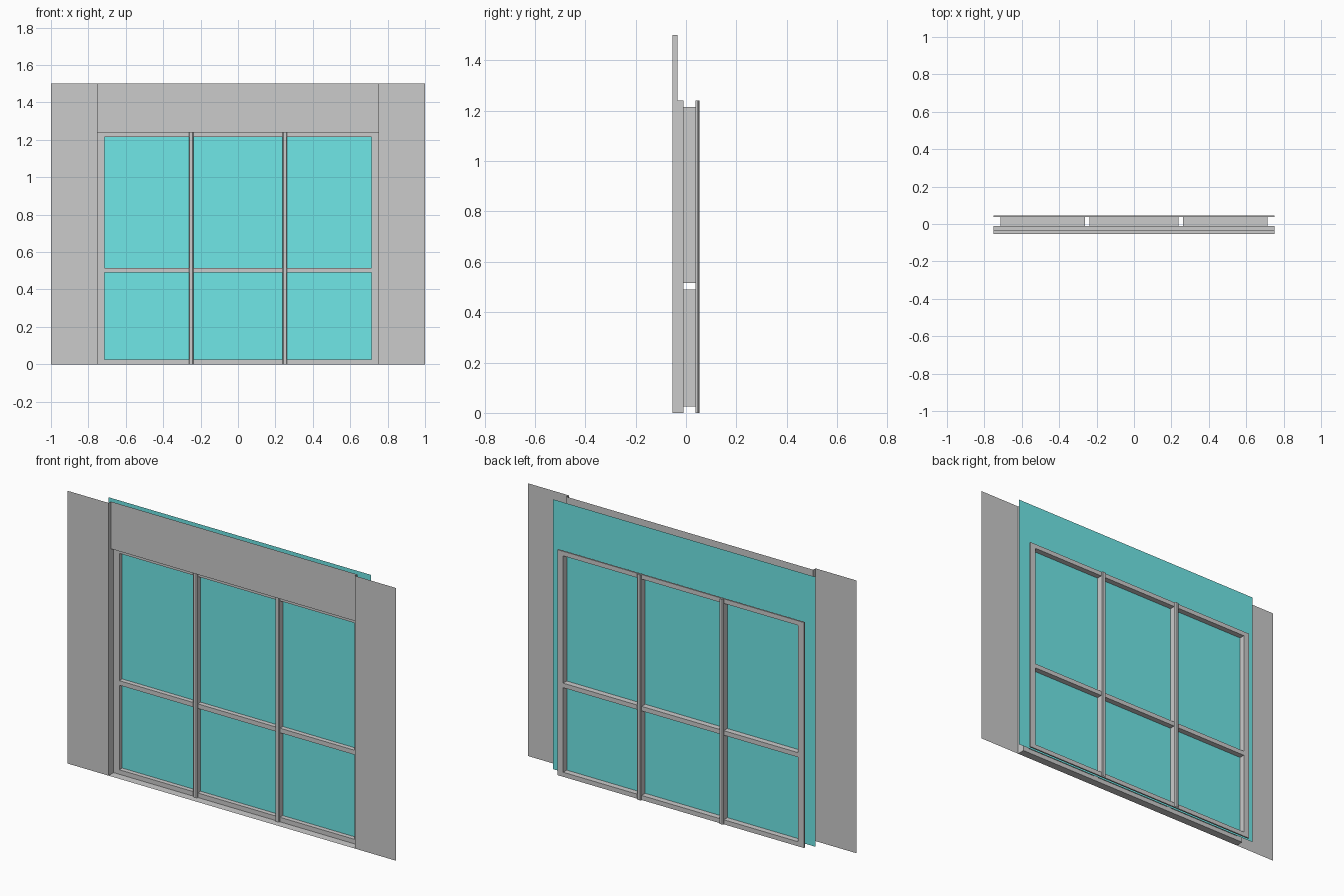
import bpy

if "Cube" in bpy.data.objects:
    bpy.data.objects.remove(bpy.data.objects["Cube"])

# pane openings, arranged 3 wide by 2 high
XS = [-0.75, -0.715, -0.2625, -0.2375, 0.2375, 0.2625, 0.715, 0.75]
ZS = [0.0, 0.025, 0.49, 0.515, 1.215, 1.24]
FRONT, BACK, FLANGE = -0.01, 0.046, 0.038
WALL, HEAD = -0.054, -0.034


def make(name, quads, mat=None):
    verts, faces = [], []
    for q in quads:
        faces.append(range(len(verts), len(verts) + len(q)))
        verts += q
    me = bpy.data.meshes.new(name)
    me.from_pydata(verts, [], [list(f) for f in faces])
    ob = bpy.data.objects.new(name, me)
    bpy.context.collection.objects.link(ob)
    if mat:
        me.materials.append(mat)
    return ob


def xz(x0, x1, z0, z1, y, back=False):
    q = [(x0, y, z0), (x1, y, z0), (x1, y, z1), (x0, y, z1)]
    return q[::-1] if back else q


def tube(x0, x1, z0, z1, y0, y1, inward=True):
    c = [(x0, z0), (x1, z0), (x1, z1), (x0, z1)]
    out = []
    for (ax, az), (bx, bz) in zip(c, c[1:] + c[:1]):
        q = [(ax, y0, az), (bx, y0, bz), (bx, y1, bz), (ax, y1, az)]
        out.append(q if inward else q[::-1])
    return out


def lattice(y, back=False):
    """Flat plate with the six pane openings left out."""
    return [xz(XS[i], XS[i + 1], ZS[j], ZS[j + 1], y, back)
            for i in range(7) for j in range(5) if not (i % 2 and j % 2)]


# wall panels either side, single sheets
for side, x0, x1 in (("left", -1, -0.75), ("right", 0.75, 1)):
    make(f"wall_panel_{side}", [xz(x0, x1, 0, 1.5, WALL)])

# recessed header, its soffit, side reveals and sill
make("header", [xz(-0.75, 0.75, 1.24, 1.5, HEAD)])
make("header_soffit", [[(-0.75, HEAD, 1.24), (-0.75, FRONT, 1.24),
                        (0.75, FRONT, 1.24), (0.75, HEAD, 1.24)]])
for side, s in (("left", -0.75), ("right", 0.75)):
    q = [(s, WALL, 0), (s, FRONT, 0), (s, FRONT, 1.24),
         (s, HEAD, 1.24), (s, HEAD, 1.5), (s, WALL, 1.5)]
    make(f"reveal_{side}", [q if s < 0 else q[::-1]])
make("sill", [[(-0.75, WALL, 0), (0.75, WALL, 0), (0.75, FRONT, 0), (-0.75, FRONT, 0)]])

# hollow window frame: front face plus the lining of each opening
lining = [q for i in (1, 3, 5) for j in (1, 3)
          for q in tube(XS[i], XS[i + 1], ZS[j], ZS[j + 1], FRONT, BACK)]
make("window_frame", lattice(FRONT) + lining)

# back flange
make("back_flange", lattice(FLANGE) + lattice(BACK, True)
     + tube(-0.75, 0.75, 0, 1.24, FLANGE, BACK, False))

# chamfered cover strips on both sides of the mullions
PROFILE = [(-0.0125, 0), (-0.0125, 0.004), (-0.008, 0.008),
           (0.008, 0.008), (0.0125, 0.004), (0.0125, 0)]
for side, mx in (("left", -0.25), ("right", 0.25)):
    for face, y, d in (("front", FRONT, -1), ("back", BACK, 1)):
        quads = []
        for (ax, ay), (bx, by) in zip(PROFILE, PROFILE[1:]):
            q = [(mx + ax, y + d * ay, 0), (mx + bx, y + d * by, 0),
                 (mx + bx, y + d * by, 1.24), (mx + ax, y + d * ay, 1.24)]
            quads.append(q if d < 0 else q[::-1])
        make(f"mullion_strip_{side}_{face}", quads)

# single glass sheet running behind the header
teal = bpy.data.materials.new("glass_teal")
teal.diffuse_color = (0.16, 0.8, 0.8, 1)
teal.use_nodes = True
teal.node_tree.nodes["Principled BSDF"].inputs["Base Color"].default_value = teal.diffuse_color
make("glass", [xz(-0.8, 0.8, 0.008, 1.492, 0.015)], teal)
